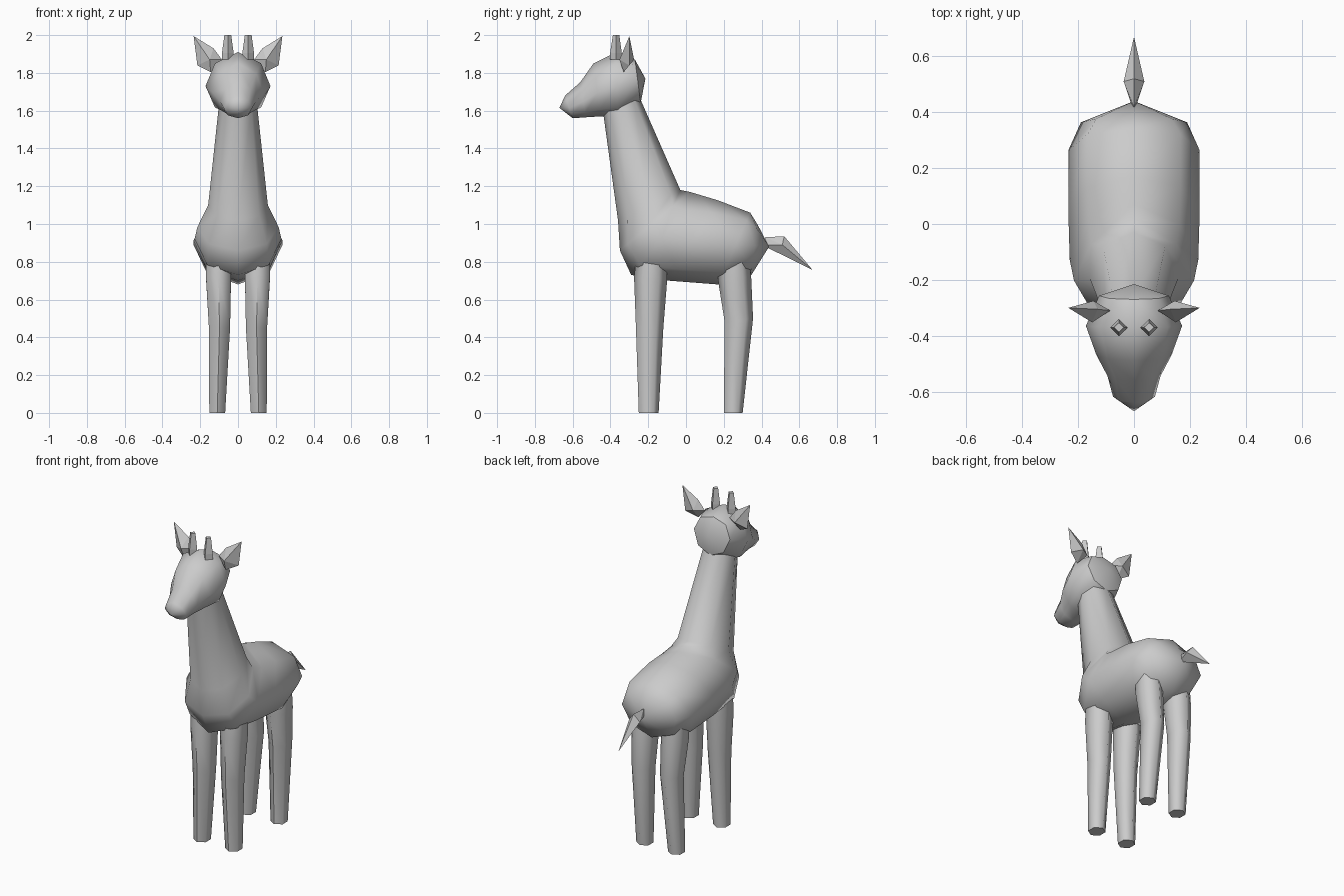
import bpy, bmesh, math

if "Cube" in bpy.data.objects:
    bpy.data.objects.remove(bpy.data.objects["Cube"])


def finish(name, bm, smooth):
    bmesh.ops.recalc_face_normals(bm, faces=bm.faces)
    me = bpy.data.meshes.new(name)
    bm.to_mesh(me)
    bm.free()
    ob = bpy.data.objects.new(name, me)
    bpy.context.collection.objects.link(ob)
    if smooth:
        bpy.context.view_layer.objects.active = ob
        ob.select_set(True)
        bpy.ops.object.shade_smooth_by_angle(angle=math.radians(smooth))
        ob.select_set(False)
    return ob


def loft(name, rings, sides, tip=None, smooth=65, side=1):
    """Ring = (top y, top z, bottom y, bottom z, half width, widest fraction, centre x)."""
    bm = bmesh.new()
    angles = [2 * math.pi * i / sides for i in range(sides)]
    widest = max(math.sin(a) for a in angles)
    loops = []
    for ty, tz, by, bz, w, k, cx in rings:
        p = math.log(k) / math.log(0.5)
        loop = []
        for a in angles:
            t = max(0, (1 - math.cos(a)) / 2) ** p
            x = side * cx + w * math.sin(a) / widest
            loop.append(bm.verts.new((x, ty + (by - ty) * t, tz + (bz - tz) * t)))
        loops.append(loop)
    for r, s in zip(loops, loops[1:]):
        for i in range(sides):
            j = (i + 1) % sides
            bm.faces.new((r[i], r[j], s[j], s[i]))
    bm.faces.new(loops[0])
    last = loops[-1]
    if tip:
        v = bm.verts.new(tip)
        for i in range(sides):
            bm.faces.new((last[i], last[(i + 1) % sides], v))
    else:
        bm.faces.new(last)
    return finish(name, bm, smooth)


def hull(name, points, smooth=0):
    bm = bmesh.new()
    for p in points:
        bm.verts.new(p)
    bmesh.ops.convex_hull(bm, input=bm.verts)
    return finish(name, bm, smooth)


# Neck flowing into the torso
loft("body_and_neck", [
    (-0.25, 1.68, -0.44, 1.60, 0.10, 0.5, 0),
    (-0.03, 1.18, -0.36, 1.02, 0.158, 0.5, 0),
    (0.02, 1.17, -0.35, 0.86, 0.215, 0.6, 0),
    (0.07, 1.155, -0.29, 0.73, 0.23, 0.55, 0),
    (0.17, 1.125, -0.09, 0.70, 0.235, 0.5, 0),
    (0.34, 1.06, 0.17, 0.68, 0.235, 0.45, 0),
    (0.38, 0.995, 0.34, 0.72, 0.19, 0.4, 0),
], 8, tip=(0, 0.44, 0.88))

# Head tapering to the muzzle
head = loft("head", [
    (-0.27, 1.87, -0.24, 1.64, 0.125, 0.45, 0),
    (-0.37, 1.91, -0.36, 1.57, 0.172, 0.53, 0),
    (-0.49, 1.85, -0.45, 1.57, 0.135, 0.55, 0),
    (-0.56, 1.75, -0.53, 1.565, 0.095, 0.55, 0),
    (-0.64, 1.68, -0.60, 1.56, 0.075, 0.55, 0),
], 8, tip=(0, -0.67, 1.615))
# Pull the back of the skull into a rounded shape
bm = bmesh.new()
bm.from_mesh(head.data)
back = max((f for f in bm.faces if len(f.verts) == 8), key=lambda f: f.calc_center_median().y)
new = bmesh.ops.poke(bm, faces=[back])["verts"][0]
new.co = (0, -0.215, 1.77)
bm.to_mesh(head.data)
bm.free()

for side, label in ((1, "left"), (-1, "right")):
    # Legs
    loft("front_leg_" + label, [
        (-0.145, 0, -0.25, 0, 0.042, 0.5, 0.11),
        (-0.12, 0.45, -0.265, 0.45, 0.056, 0.5, 0.098),
        (-0.10, 0.70, -0.275, 0.72, 0.066, 0.5, 0.103),
        (-0.10, 0.85, -0.26, 0.85, 0.066, 0.5, 0.103),
    ], 6, side=side)
    loft("back_leg_" + label, [
        (0.30, 0, 0.20, 0, 0.042, 0.5, 0.11),
        (0.355, 0.50, 0.205, 0.48, 0.056, 0.5, 0.098),
        (0.345, 0.72, 0.17, 0.70, 0.066, 0.5, 0.103),
        (0.33, 0.85, 0.17, 0.85, 0.066, 0.5, 0.103),
    ], 6, side=side)
    # Horns
    loft("horn_" + label, [
        (-0.34, 1.87, -0.402, 1.87, 0.031, 0.5, 0.054),
        (-0.34, 1.905, -0.402, 1.905, 0.031, 0.5, 0.054),
        (-0.353, 2.0, -0.387, 2.0, 0.018, 0.5, 0.054),
    ], 4, smooth=0, side=side)
    # Ears
    hull("ear_" + label, [(side * x, y, z) for x, y, z in (
        (0.085, -0.31, 1.87), (0.13, -0.305, 1.93), (0.235, -0.30, 1.995),
        (0.215, -0.30, 1.84), (0.145, -0.33, 1.805),
        (0.15, -0.352, 1.87), (0.145, -0.275, 1.87))])

# Tail
hull("tail", [
    (0, 0.40, 0.89), (0, 0.42, 0.93), (0, 0.52, 0.935), (0, 0.67, 0.757),
    (0, 0.50, 0.85), (0.037, 0.51, 0.89), (-0.037, 0.51, 0.89)])
